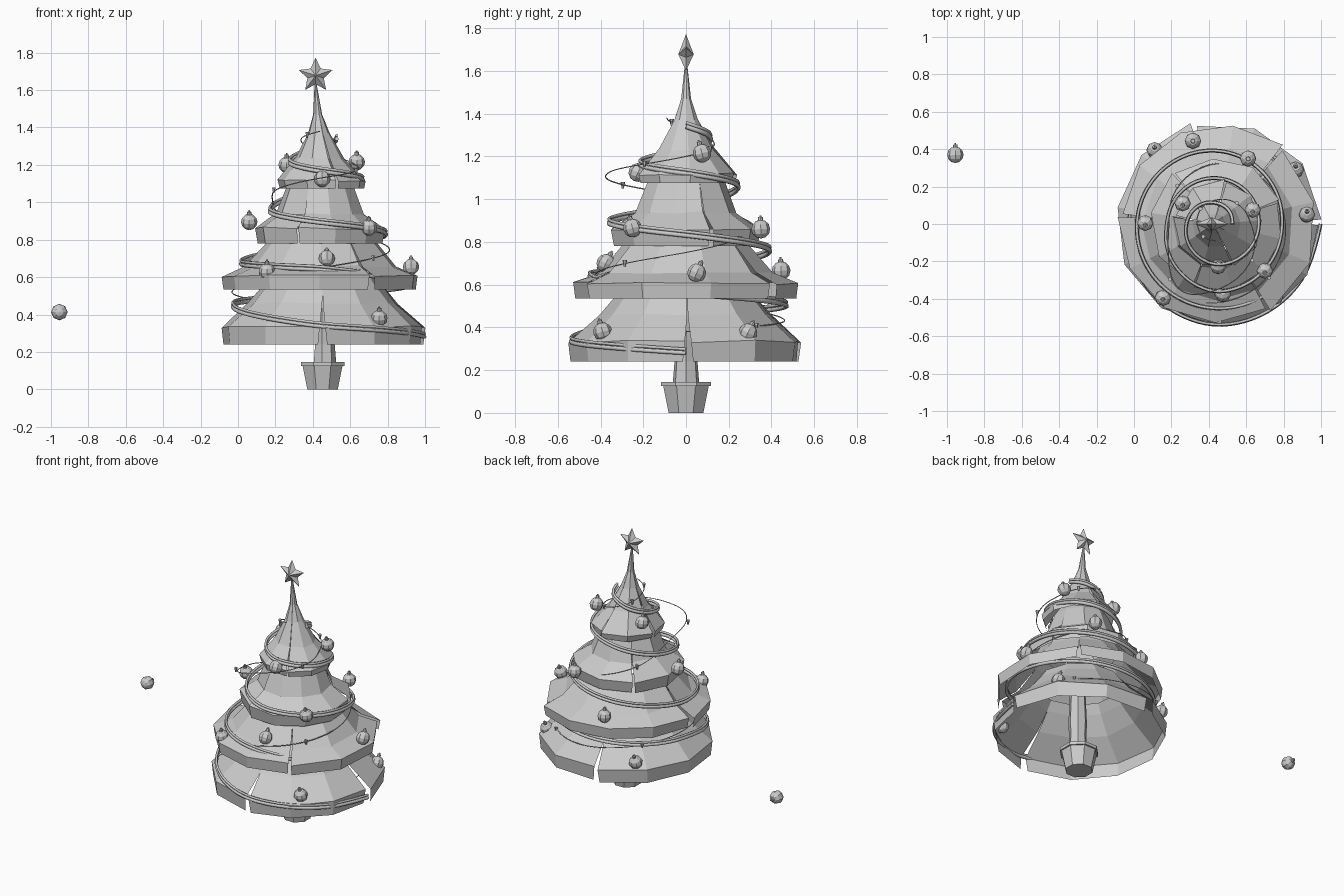
import bpy, bmesh, math, random
from math import sin, cos, radians, pi
from mathutils import Matrix, Vector

if "Cube" in bpy.data.objects:
    bpy.data.objects.remove(bpy.data.objects["Cube"])

random.seed(4)
CX = 0.452


def finish(bm, name):
    bmesh.ops.recalc_face_normals(bm, faces=bm.faces)
    me = bpy.data.meshes.new(name)
    bm.to_mesh(me)
    bm.free()
    ob = bpy.data.objects.new(name, me)
    bpy.context.collection.objects.link(ob)
    return ob


def lathe(name, profile, n, cx, turn=0.0):
    """Closed faceted solid of revolution from (radius, z) pairs."""
    bm = bmesh.new()
    rings = [[bm.verts.new((cx + r * cos(2 * pi * i / n + turn), r * sin(2 * pi * i / n + turn), z))
              for i in range(n)] for r, z in profile]
    for a, b in zip(rings, rings[1:]):
        for i in range(n):
            bm.faces.new((a[i], a[(i + 1) % n], b[(i + 1) % n], b[i]))
    bm.faces.new(rings[0])
    bm.faces.new(rings[-1])
    return finish(bm, name)


def tier(name, profile, notches, sides, gap, cx, tip_shift=0.0):
    """Hollow faceted branch skirt, split into wedges by V-shaped slits at the notch angles."""
    bm = bmesh.new()
    z0, z1 = profile[0][1], profile[-1][1]
    for k, a0 in enumerate(notches):
        a1 = notches[(k + 1) % len(notches)]
        span = (a1 - a0) % 360 or 360
        n = max(2, round(sides * span / 360))
        columns = []
        for i in range(n + 1):
            t = i / n
            grow = 1.0 + 0.035 * (0.5 - t) + random.uniform(-0.012, 0.012)
            col = []
            for j, (r, z) in enumerate(profile):
                f = (z - z0) / (z1 - z0)
                g = gap * max(0.0, 1 - 1.6 * f)
                a = radians(a0 + g + (span - 2 * g) * t)
                s = grow if j < 3 else 1.0
                dz = random.uniform(-0.008, 0.008) if j in (1, 2) else 0
                col.append(bm.verts.new((cx + tip_shift * f + r * s * cos(a), r * s * sin(a), z + dz)))
            columns.append(col)
        for a, b in zip(columns, columns[1:]):
            for j in range(len(profile) - 1):
                bm.faces.new((a[j], b[j], b[j + 1], a[j + 1]))
    return finish(bm, name)


def tube(name, pts, radius, res):
    """Smooth tube through the points."""
    cu = bpy.data.curves.new(name, 'CURVE')
    cu.dimensions = '3D'
    cu.bevel_depth = radius
    cu.bevel_resolution = res
    cu.use_fill_caps = True
    cu.resolution_u = 6
    sp = cu.splines.new('NURBS')
    sp.points.add(len(pts) - 1)
    for p, co in zip(sp.points, pts):
        p.co = (*co, 1)
    sp.order_u = 3
    sp.use_endpoint_u = True
    ob = bpy.data.objects.new(name, cu)
    bpy.context.collection.objects.link(ob)
    return ob


def wind(keys, direction, start=0, sub=4):
    """Spiral points from (radius, z) keys given every quarter turn."""
    pts = []
    for k in range(len(keys) - 1):
        (r0, h0), (r1, h1) = keys[k], keys[k + 1]
        for s in range(sub + (k == len(keys) - 2)):
            t = s / sub
            a = radians(start) + direction * (k + t) * pi / 2
            r = r0 + (r1 - r0) * t
            pts.append(Vector((CX - 0.015 + r * cos(a), r * sin(a), h0 + (h1 - h0) * t)))
    return pts


# Pot and trunk
lathe("pot", [(0.088, 0), (0.115, 0.125), (0.126, 0.125), (0.126, 0.145), (0.105, 0.145), (0.10, 0.12)],
      8, CX, pi / 8)
lathe("trunk", [(0.065, 0.12), (0.055, 0.24), (0.06, 0.34), (0.05, 0.58)], 7, CX + 0.01)

# Four hollow branch tiers
tier("branches_bottom", [(0.535, 0.24), (0.545, 0.335), (0.40, 0.46), (0.31, 0.57), (0.27, 0.63)],
     [-90, 1, 104], 11, 2.6, CX)
tier("branches_lower", [(0.52, 0.535), (0.53, 0.605), (0.41, 0.66), (0.285, 0.80), (0.25, 0.86)],
     [-60, 50, 175], 11, 1.5, CX)
tier("branches_upper", [(0.34, 0.78), (0.355, 0.86), (0.24, 0.94), (0.18, 1.09), (0.15, 1.14)],
     [-110, 20, 130], 10, 1.5, CX - 0.012)
tier("branches_top", [(0.225, 1.075), (0.235, 1.115), (0.13, 1.235), (0.058, 1.37),
                      (0.024, 1.47), (0.006, 1.63)],
     [-70, 80, 170], 9, 1.5, CX, -0.037)

# Star: puffed five-pointed shape
bm = bmesh.new()
rim = [bm.verts.new(((0.095 if i % 2 == 0 else 0.046) * sin(i * pi / 5), 0,
                     (0.095 if i % 2 == 0 else 0.046) * cos(i * pi / 5))) for i in range(10)]
for y in (-0.036, 0.036):
    c = bm.verts.new((0, y, 0))
    for i in range(10):
        bm.faces.new((rim[i], rim[(i + 1) % 10], c))
star = finish(bm, "star")
star.location = (0.415, 0, 1.678)

# Garland winding around the tree
garland = [(.56, .28), (.55, .335), (.47, .45), (.48, .50), (.49, .555), (.46, .64), (.43, .67), (.40, .76),
           (.36, .83), (.37, .89), (.265, .96), (.25, 1.06), (.235, 1.12), (.22, 1.165), (.16, 1.22),
           (.115, 1.29), (.09, 1.34)]
path = wind(garland, -1)
tube("garland", path, 0.011, 1)
tube("garland_second_strand", [p + Vector((0, 0, 0.018)) for p in path], 0.008, 1)

# Thin light string wound the other way, with one loose loop
lights = [(.46, .38), (.47, .43), (.48, .52), (.43, .65), (.38, .75), (.33, .87), (.25, 1.0),
          (.36, 1.13), (.19, 1.20), (.13, 1.27), (.10, 1.34), (.09, 1.38)]
wire = wind(lights, 1)
for i in (26, 27):
    wire[i] += Vector((-0.03, -0.08, 0.0))
tube("light_wire", wire, 0.003, 0)
bm = bmesh.new()
for p in wire[2::4]:
    bmesh.ops.create_cone(bm, cap_ends=True, segments=6, radius1=0.011, radius2=0.005, depth=0.03,
                          matrix=Matrix.Translation(p) @ Matrix.Rotation(pi, 4, 'X'))
finish(bm, "light_bulbs")

# Baubles, the last one lying away from the tree
baubles = [(.26, .11, 1.20), (.635, .075, 1.215), (.45, -.225, 1.125), (.06, .005, .895), (.70, -.25, .865),
           (.61, .35, .86), (.475, -.375, .70), (.155, -.395, .63), (.925, .05, .655), (.755, -.39, .38),
           (.315, .445, .665), (.865, .29, .375), (.11, .395, .38), (-.955, .37, .413)]
bm = bmesh.new()
bmesh.ops.create_uvsphere(bm, u_segments=8, v_segments=6, radius=0.044)
bmesh.ops.create_cone(bm, cap_ends=True, segments=8, radius1=0.013, radius2=0.011, depth=0.018,
                      matrix=Matrix.Translation((0, 0, 0.047)))
bmesh.ops.create_cone(bm, cap_ends=True, segments=6, radius1=0.005, radius2=0.005, depth=0.012,
                      matrix=Matrix.Translation((0, 0, 0.058)))
bauble = finish(bm, "bauble")
for i, pos in enumerate(baubles):
    ob = bauble if i == 0 else bpy.data.objects.new("bauble", bauble.data)
    if i:
        bpy.context.collection.objects.link(ob)
    ob.location = pos
    loose = i == len(baubles) - 1
    ob.rotation_euler = (-pi / 2 if loose else random.uniform(-0.5, 0.3), 0, 0)
